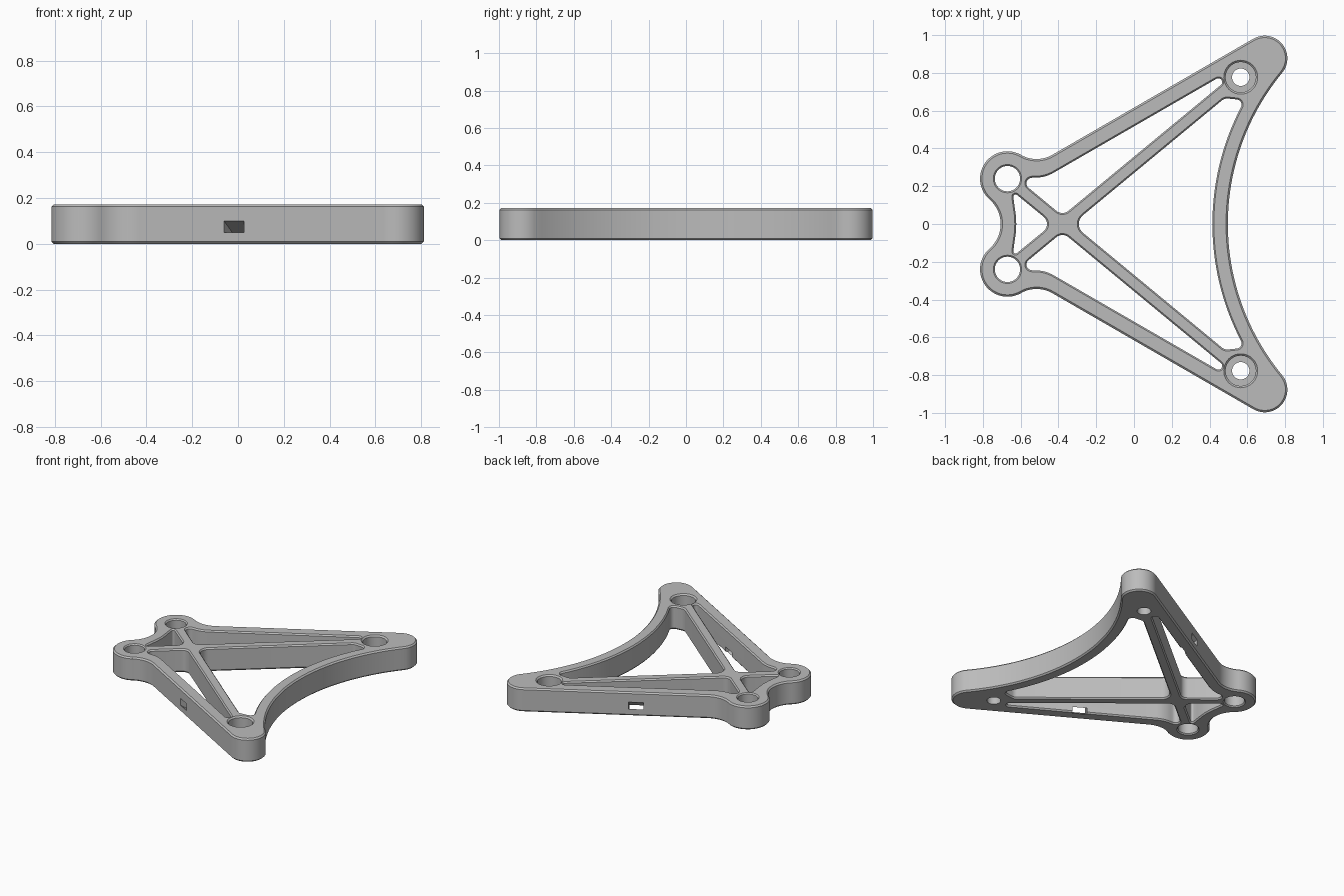
import bpy, bmesh
from math import sin, cos, tan, radians, pi
from mathutils import Vector, Matrix

old = bpy.data.objects.get("Cube")
if old:
    bpy.data.objects.remove(old)

HEIGHT, CHAMFER = 0.172, 0.01
SLOPE = 0.826           # slope of the crossing bars
CROSS_X = -0.379        # where the bars cross
BAR = 0.0434            # vertical half thickness of a bar


def arc(cx, cy, r, a0, a1, n):
    """Points along an arc, angles in degrees."""
    steps = [radians(a0 + (a1 - a0) * i / n) for i in range(n + 1)]
    return [Vector((cx + r * cos(a), cy + r * sin(a))) for a in steps]


def rounded(corners, n=8):
    """Closed polygon with a fillet radius on each (x, y, r) corner."""
    pts = []
    for i, (x, y, r) in enumerate(corners):
        p = Vector((x, y))
        if r == 0:
            pts.append(p)
            continue
        a = (Vector(corners[i - 1][:2]) - p).normalized()
        b = (Vector(corners[(i + 1) % len(corners)][:2]) - p).normalized()
        half = a.angle(b) / 2
        c = p + (a + b).normalized() * (r / sin(half))
        start, end = p + a * (r / tan(half)) - c, p + b * (r / tan(half)) - c
        sweep = start.angle_signed(end)
        for k in range(n + 1):
            t = -sweep * k / n
            pts.append(c + Matrix.Rotation(t, 2) @ start)
    return pts


def clean(pts):
    """Drop repeated points and run the loop counter-clockwise."""
    out = [p for i, p in enumerate(pts) if (p - pts[i - 1]).length > 1e-4]
    area = sum(out[i - 1].cross(p) if hasattr(p, "cross") else 0 for i, p in enumerate(out))
    return out if area > 0 else out[::-1]


def offset(pts, d):
    """Grow a counter-clockwise loop outward by d."""
    out = []
    for i, p in enumerate(pts):
        e0 = (p - pts[i - 1]).normalized()
        e1 = (pts[(i + 1) % len(pts)] - p).normalized()
        n0, n1 = Vector((e0.y, -e0.x)), Vector((e1.y, -e1.x))
        m = (n0 + n1).normalized()
        out.append(p + m * (d / max(m.dot(n1), 0.5)))
    return out


def flip(pts):
    return [Vector((p.x, -p.y)) for p in pts]


# Outer outline: neck, ear, fillet, tip, concave side, then mirrored
upper = (arc(-0.88, 0, 0.174, 0, 48.8, 12) + arc(-0.67, 0.24, 0.145, 228.8, 60.6, 28)
         + arc(-0.516, 0.513, 0.169, 240.6, 300, 12)
         + arc(0.692, 0.877, 0.12, 120, -39.5, 24)
         + arc(1.755, 0, 1.258, 140.5, 180, 24))
outline = clean(upper + flip(upper)[::-1])


# Openings between the rails and bars
def bar_y(x, side):
    return SLOPE * (x - CROSS_X) + side * BAR


side_opening = clean(rounded([
    (CROSS_X, BAR, 0.05), (-0.623, 0.245, 0.03), (-0.471, 0.245, 0.2),
    (0.644, bar_y(0.644, 1), 0.02)]))

inner_side = [(p.x, p.y, 0) for p in arc(1.755, 0, 1.34, 153, 207, 36)]
main_opening = clean(rounded(
    [(CROSS_X + BAR / SLOPE, 0, 0.06), (0.48, bar_y(0.48, -1), 0.045), (0.587, 0.655, 0.028)]
    + inner_side + [(0.587, -0.655, 0.028), (0.48, -bar_y(0.48, -1), 0.045)]))

neck_side = [(-0.633, 0.10, 0), (-0.626, 0.05, 0), (-0.623, 0, 0),
             (-0.626, -0.05, 0), (-0.633, -0.10, 0)]
neck_opening = clean(rounded(
    [(CROSS_X - BAR / SLOPE, 0, 0.05), (-0.643, 0.173, 0.012)]
    + neck_side + [(-0.643, -0.173, 0.012)]))


def chamfered(pts, grow):
    """Rings of a straight wall with chamfered top and bottom edges."""
    wide = offset(pts, grow)
    return [(wide, 0), (pts, CHAMFER), (pts, HEIGHT - CHAMFER), (wide, HEIGHT)]


def bore(x, y, profile):
    """Rings of a round hole from (radius, z) pairs."""
    return [(arc(x, y, r, 0, 360, 40)[:-1], z) for r, z in profile]


loops = [chamfered(outline, -CHAMFER)]
for hole in (side_opening, clean(flip(side_opening)), main_opening, neck_opening):
    loops.append(chamfered(hole, CHAMFER * 0.8))
for s in (1, -1):
    # Plain ear holes and counterbored tip holes
    loops.append(bore(-0.67, s * 0.24, [(0.075, 0), (0.067, 0.008),
                                        (0.067, HEIGHT - 0.008), (0.075, HEIGHT)]))
    loops.append(bore(0.565, s * 0.777, [(0.046, 0), (0.046, 0.06), (0.08, 0.06),
                                         (0.08, HEIGHT - CHAMFER), (0.09, HEIGHT)]))

# Walls from the rings, then filled top and bottom
bm = bmesh.new()
caps = ([], [])
for rings in loops:
    rows = [[bm.verts.new((p.x, p.y, z)) for p in pts] for pts, z in rings]
    n = len(rows[0])
    for low, high in zip(rows, rows[1:]):
        for i in range(n):
            j = (i + 1) % n
            bm.faces.new((low[i], low[j], high[j], high[i]))
    for cap, row in zip(caps, (rows[0], rows[-1])):
        cap.extend(bm.edges.get((row[i - 1], row[i])) for i in range(n))
for cap, z in zip(caps, (-1, 1)):
    bmesh.ops.triangle_fill(bm, edges=cap, use_beauty=True, normal=(0, 0, z))
bmesh.ops.recalc_face_normals(bm, faces=bm.faces)
mesh = bpy.data.meshes.new("bracket_frame")
bm.to_mesh(mesh)
bm.free()
frame = bpy.data.objects.new("bracket_frame", mesh)
bpy.context.collection.objects.link(frame)

# Sloping strap slots through the two long rails
for s in (1, -1):
    along = Vector((cos(pi / 6), s * 0.5, 0))
    inward = Vector((0.5, -s * cos(pi / 6), 0))
    down = (inward * cos(radians(35)) - Vector((0, 0, sin(radians(35))))).normalized()
    up = along.cross(down)
    basis = Matrix((along * 0.1, down * 0.22, up * 0.041)).transposed().to_4x4()
    centre = Vector((-0.018, s * 0.606, 0.075)) + down * 0.06
    cut = bmesh.new()
    bmesh.ops.create_cube(cut, size=1, matrix=Matrix.Translation(centre) @ basis)
    bmesh.ops.recalc_face_normals(cut, faces=cut.faces)
    cut_mesh = bpy.data.meshes.new("slot_cutter")
    cut.to_mesh(cut_mesh)
    cut.free()
    cutter = bpy.data.objects.new("slot_cutter", cut_mesh)
    bpy.context.collection.objects.link(cutter)
    cutter.hide_render = True
    mod = frame.modifiers.new("slot", 'BOOLEAN')
    mod.operation, mod.solver, mod.object = 'DIFFERENCE', 'EXACT', cutter
    bpy.context.view_layer.objects.active = frame
    bpy.ops.object.modifier_apply(modifier=mod.name)
    bpy.data.objects.remove(cutter)

# Single grey finish
grey = bpy.data.materials.new("plain_grey")
grey.use_nodes = True
grey.diffuse_color = (0.5, 0.5, 0.5, 1)
grey.node_tree.nodes["Principled BSDF"].inputs["Base Color"].default_value = (0.5, 0.5, 0.5, 1)
frame.data.materials.clear()
frame.data.materials.append(grey)

bpy.ops.object.select_all(action='DESELECT')
frame.select_set(True)
bpy.context.view_layer.objects.active = frame
bpy.ops.object.shade_smooth_by_angle(angle=radians(30))
